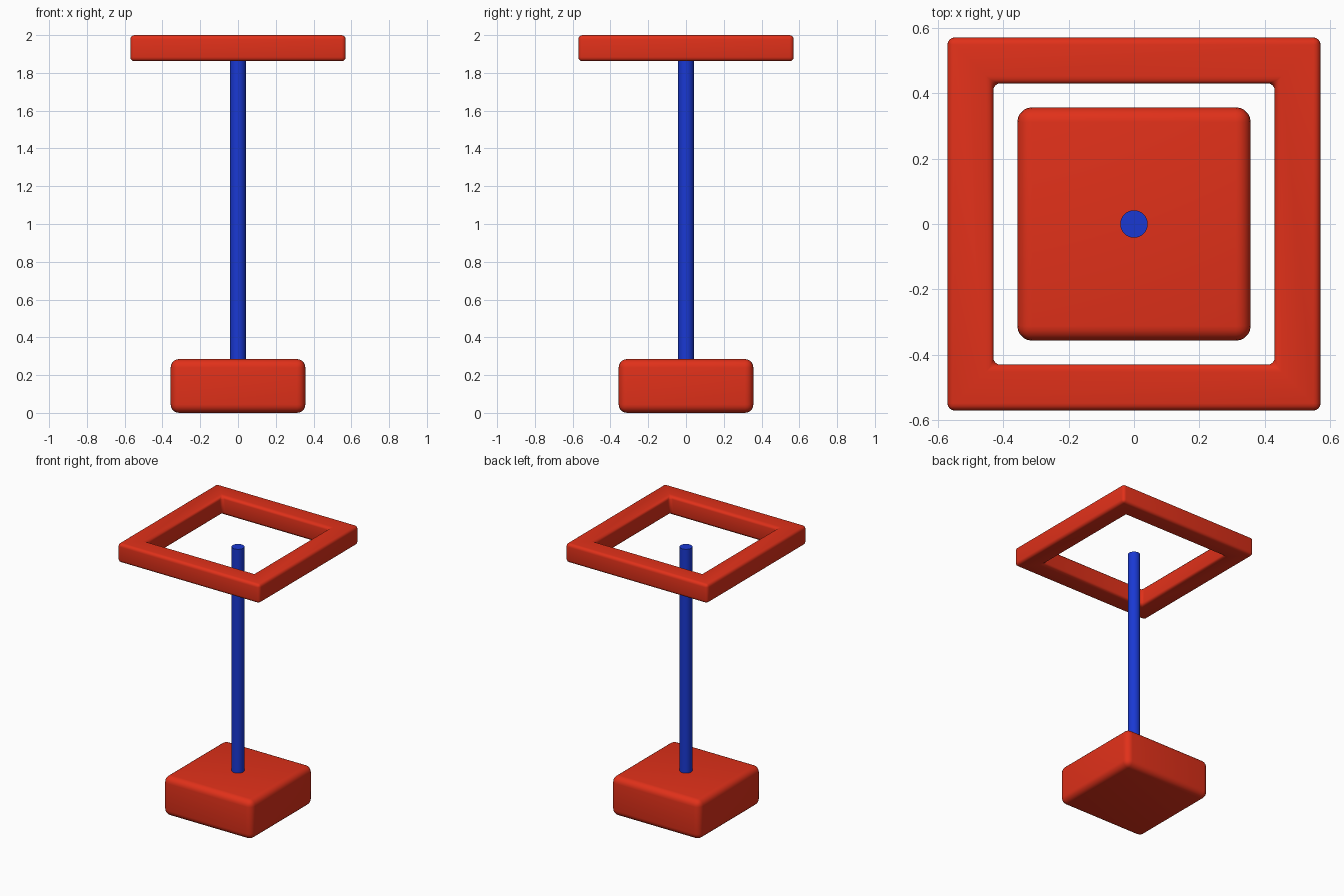
import bpy, bmesh, math

if "Cube" in bpy.data.objects:
    bpy.data.objects.remove(bpy.data.objects["Cube"])


def material(name, color):
    m = bpy.data.materials.new(name)
    m.diffuse_color = color
    m.use_nodes = True
    m.node_tree.nodes["Principled BSDF"].inputs["Base Color"].default_value = m.diffuse_color
    return m


RED = material("red", (0.75, 0.03, 0.01, 1))
BLUE = material("blue", (0.01, 0.04, 0.65, 1))


def finish(obj, name, mat, bevel=0, segments=4):
    obj.name = name
    obj.data.materials.append(mat)
    bpy.ops.object.select_all(action='DESELECT')
    obj.select_set(True)
    bpy.context.view_layer.objects.active = obj
    if bevel:
        mod = obj.modifiers.new("rounding", 'BEVEL')
        mod.width = bevel
        mod.segments = segments
        mod.limit_method = 'ANGLE'
        bpy.ops.object.modifier_apply(modifier=mod.name)
    bpy.ops.object.shade_smooth_by_angle(angle=math.radians(40))


# Rounded block base
bpy.ops.mesh.primitive_cube_add(size=1, location=(0, 0, 0.1425))
base = bpy.context.object
base.scale = (0.713, 0.713, 0.285)
bpy.ops.object.transform_apply(location=False, rotation=False, scale=True)
finish(base, "base", RED, 0.045, 5)

# Pole, from inside the base up to the middle of the frame opening
bottom, top = 0.14, 1.91
bpy.ops.mesh.primitive_cylinder_add(vertices=32, radius=0.042, depth=top - bottom,
                                    location=(0, 0, (top + bottom) / 2))
finish(bpy.context.object, "pole", BLUE)

# Square open frame: a ring of quads, extruded and rounded
bm = bmesh.new()
corners = [(-1, -1), (1, -1), (1, 1), (-1, 1)]
outer, inner = [[bm.verts.new((x * r, y * r, 1.862)) for x, y in corners]
                for r in (0.57, 0.43)]
for i in range(4):
    j = (i + 1) % 4
    bm.faces.new((outer[i], outer[j], inner[j], inner[i]))
ext = bmesh.ops.extrude_face_region(bm, geom=bm.faces[:], use_keep_orig=True)
bmesh.ops.translate(bm, vec=(0, 0, 0.138),
                    verts=[g for g in ext["geom"] if isinstance(g, bmesh.types.BMVert)])
bmesh.ops.recalc_face_normals(bm, faces=bm.faces[:])
mesh = bpy.data.meshes.new("frame")
bm.to_mesh(mesh)
bm.free()
frame = bpy.data.objects.new("frame", mesh)
bpy.context.collection.objects.link(frame)
finish(frame, "frame", RED, 0.022)
